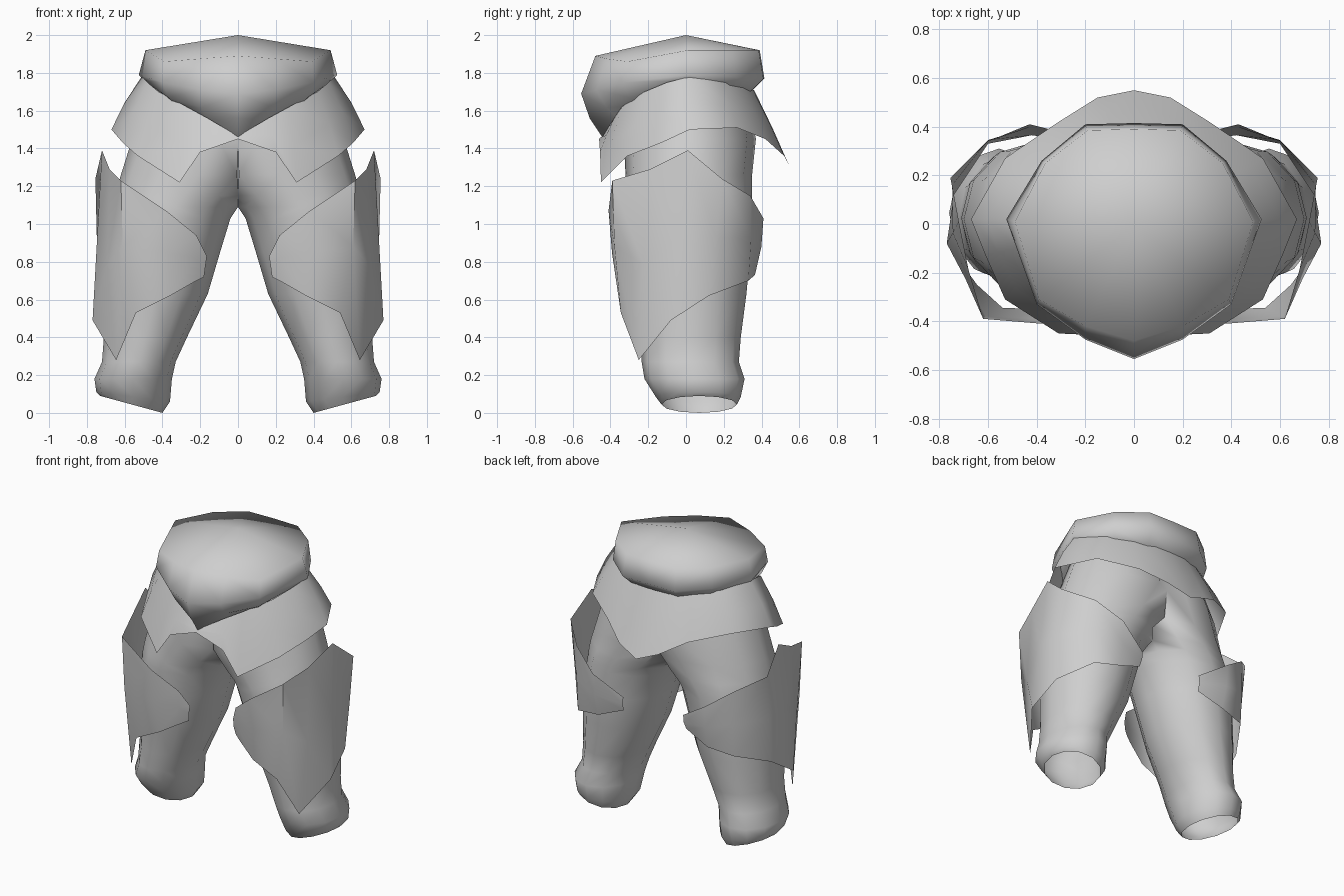
import bpy, bmesh, math
from mathutils import Vector

grey = bpy.data.materials.new("armour_grey")
grey.diffuse_color = (0.62, 0.62, 0.62, 1)


def shell(name, rows, ref_x=0.0, closed=False, apex=None, angle=60):
    """Skin rows of points into a half sheet facing away from x = ref_x, then mirror it."""
    bm = bmesh.new()
    grid = [[bm.verts.new(p) for p in row] for row in rows]
    n = len(grid[0])
    for a, b in zip(grid, grid[1:]):
        for i in range(n if closed else n - 1):
            j = (i + 1) % n
            bm.faces.new((a[i], a[j], b[j], b[i]))
    if apex:
        tip = bm.verts.new(apex)
        for i in range(n - 1):
            bm.faces.new((grid[0][i + 1], grid[0][i], tip))
    # drop walls lying on the mirror plane
    walls = [f for f in bm.faces if all(abs(v.co.x) < 1e-4 for v in f.verts)]
    bmesh.ops.delete(bm, geom=walls, context='FACES')
    bmesh.ops.remove_doubles(bm, verts=bm.verts[:], dist=0.002)
    bmesh.ops.recalc_face_normals(bm, faces=bm.faces[:])
    facing = 0
    for f in bm.faces:
        c = f.calc_center_median()
        facing += f.normal.dot(Vector((c.x - ref_x, c.y, 0))) * f.calc_area()
    if facing < 0:
        bmesh.ops.reverse_faces(bm, faces=bm.faces[:])
    me = bpy.data.meshes.new(name)
    bm.to_mesh(me)
    bm.free()
    me.materials.append(grey)
    ob = bpy.data.objects.new(name, me)
    bpy.context.collection.objects.link(ob)
    bpy.ops.object.select_all(action='DESELECT')
    ob.select_set(True)
    bpy.context.view_layer.objects.active = ob
    bpy.ops.object.shade_smooth_by_angle(angle=math.radians(angle))
    mod = ob.modifiers.new("mirror", 'MIRROR')
    mod.merge_threshold = 0.003
    return ob


def leg_ring(z_in, z_out, x_in, x_out, y_front, y_back, sides=12):
    """Tilted oval section, cut off at the mirror plane."""
    cx, rx = (x_in + x_out) / 2, (x_out - x_in) / 2
    cy, ry = (y_front + y_back) / 2, (y_back - y_front) / 2
    ring = []
    for i in range(sides):
        a = 2 * math.pi * i / sides
        t = (1 + math.cos(a)) / 2
        ring.append((max(0, cx + rx * math.cos(a)), cy + ry * math.sin(a),
                     z_in + (z_out - z_in) * t))
    return ring


# trousers: both legs joined at the crotch, open cuffs
shell("trousers", [leg_ring(*s) for s in (
    (0.00, 0.09, 0.40, 0.73, -0.13, 0.27),
    (0.06, 0.11, 0.36, 0.75, -0.16, 0.29),
    (0.18, 0.18, 0.35, 0.76, -0.22, 0.31),
    (0.27, 0.27, 0.33, 0.72, -0.235, 0.28),
    (0.40, 0.40, 0.27, 0.71, -0.24, 0.29),
    (0.63, 0.63, 0.16, 0.71, -0.27, 0.32),
    (0.85, 0.85, 0.095, 0.70, -0.30, 0.34),
    (1.03, 1.03, 0.04, 0.67, -0.32, 0.345),
    (1.09, 1.09, 0.00, 0.66, -0.32, 0.35),
    (1.15, 1.15, -0.08, 0.65, -0.32, 0.35),
    (1.26, 1.26, -0.20, 0.62, -0.32, 0.35),
    (1.45, 1.45, -0.35, 0.56, -0.33, 0.37),
    (1.68, 1.68, -0.42, 0.47, -0.31, 0.33),
)], ref_x=0.35, closed=True, angle=70)

# waist: bulging band with a low domed top and a V-shaped front
shell("waist", [
    [(0, -0.48, 1.89), (0.2, -0.42, 1.875), (0.39, -0.31, 1.86), (0.49, 0.01, 1.92),
     (0.365, 0.25, 1.92), (0.19, 0.385, 1.92), (0, 0.39, 1.92)],
    [(0, -0.555, 1.69), (0.2, -0.475, 1.71), (0.40, -0.33, 1.75), (0.525, 0.02, 1.79),
     (0.38, 0.26, 1.78), (0.2, 0.41, 1.77), (0, 0.415, 1.77)],
    [(0, -0.51, 1.56), (0.19, -0.42, 1.615), (0.37, -0.30, 1.67), (0.50, 0.02, 1.76),
     (0.36, 0.23, 1.73), (0.18, 0.35, 1.71), (0, 0.355, 1.71)],
    [(0, -0.44, 1.455), (0.16, -0.35, 1.55), (0.33, -0.25, 1.63), (0.46, 0.02, 1.74),
     (0.33, 0.2, 1.70), (0.16, 0.31, 1.68), (0, 0.32, 1.68)],
], apex=(0, 0, 2.0), angle=75)

# skirt: flared sheet with pointed hem, tucked under the waist
top = [(0, -0.44, 1.465), (0.16, -0.38, 1.56), (0.27, -0.34, 1.62), (0.42, -0.22, 1.70),
       (0.48, -0.1, 1.75), (0.51, 0.02, 1.78), (0.40, 0.2, 1.75), (0.25, 0.3, 1.73),
       (0.12, 0.355, 1.71), (0, 0.36, 1.71)]
hem = [(0, -0.46, 1.45), (0.2, -0.455, 1.38), (0.31, -0.45, 1.22), (0.53, -0.31, 1.36),
       (0.61, -0.13, 1.43), (0.67, 0.02, 1.50), (0.53, 0.27, 1.51), (0.31, 0.42, 1.45),
       (0.15, 0.52, 1.36), (0, 0.55, 1.30)]
mid = [((a[0] + b[0]) * 0.51, (a[1] + b[1]) * 0.505, (a[2] + b[2]) / 2)
       for a, b in zip(top, hem)]
shell("skirt", [top, mid, hem])

# thigh plates: wrapped sheets, columns from inner front round to inner back
upper = [(0.165, -0.29, 0.83), (0.22, -0.34, 0.94), (0.38, -0.41, 1.07), (0.62, -0.39, 1.23),
         (0.68, -0.19, 1.29), (0.72, 0.01, 1.39), (0.755, 0.19, 1.24), (0.60, 0.34, 1.15),
         (0.43, 0.41, 1.03), (0.23, 0.36, 0.90)]
lower = [(0.18, -0.28, 0.72), (0.22, -0.30, 0.70), (0.36, -0.35, 0.62), (0.54, -0.345, 0.53),
         (0.645, -0.25, 0.28), (0.77, -0.08, 0.49), (0.74, 0.12, 0.62), (0.60, 0.33, 0.70),
         (0.42, 0.365, 0.73), (0.24, 0.34, 0.80)]
centre = [((a[0] + b[0]) / 2 + (0.03 if 3 <= i <= 4 else 0), (a[1] + b[1]) * 0.515,
           (a[2] + b[2]) / 2) for i, (a, b) in enumerate(zip(upper, lower))]
shell("thigh_plates", [upper, centre, lower], ref_x=0.4)
